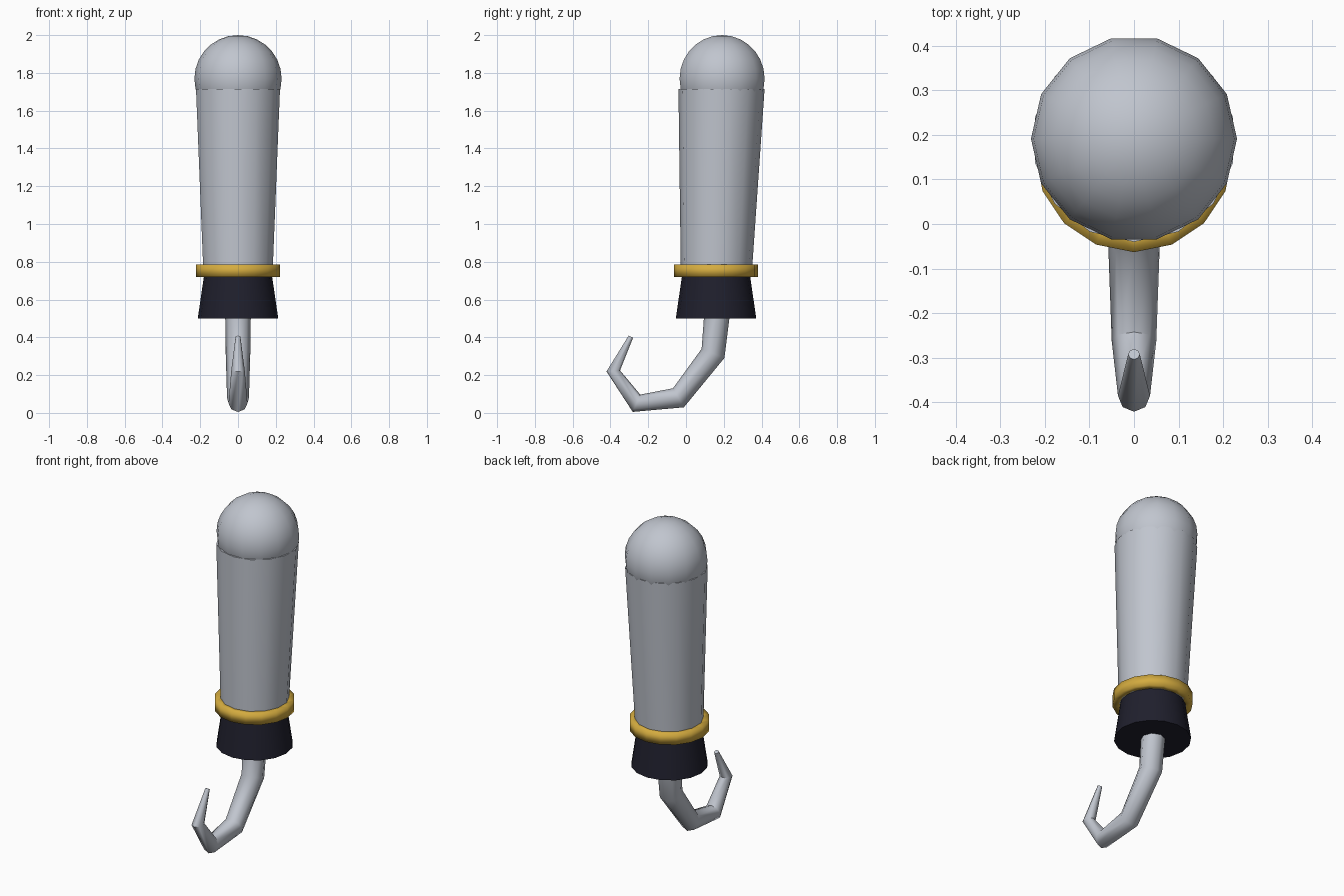
import bpy, bmesh, math
from mathutils import Vector

cube = bpy.data.objects.get("Cube")
if cube:
    bpy.data.objects.remove(cube, do_unlink=True)


def material(name, rgb):
    m = bpy.data.materials.new(name)
    m.use_nodes = True
    m.diffuse_color = (*rgb, 1)
    m.node_tree.nodes["Principled BSDF"].inputs["Base Color"].default_value = (*rgb, 1)
    return m


silver = material("silver grey", (0.53, 0.56, 0.62))
gold = material("gold", (0.66, 0.41, 0.05))
black = material("blue black", (0.014, 0.014, 0.026))


def finish(name, bm, mat, angle):
    """Turn a bmesh into a smooth-shaded object with one material."""
    bmesh.ops.recalc_face_normals(bm, faces=bm.faces)
    mesh = bpy.data.meshes.new(name)
    bm.to_mesh(mesh)
    bm.free()
    mesh.materials.append(mat)
    ob = bpy.data.objects.new(name, mesh)
    bpy.context.collection.objects.link(ob)
    bpy.ops.object.select_all(action='DESELECT')
    ob.select_set(True)
    bpy.context.view_layer.objects.active = ob
    bpy.ops.object.shade_smooth_by_angle(angle=math.radians(angle))
    return ob


def loft(name, sections, sides, mat, angle=50, closed=False):
    """Skin circles given as (y, z, radius, tilt); tilt turns them about x."""
    bm = bmesh.new()
    rings = []
    for y, z, r, tilt in sections:
        side = Vector((0, math.cos(tilt), math.sin(tilt)))
        ring = []
        for i in range(sides):
            a = math.tau * i / sides
            co = Vector((0, y, z)) + r * (math.sin(a) * Vector((1, 0, 0)) + math.cos(a) * side)
            ring.append(bm.verts.new(co))
        rings.append(ring)
    following = rings[1:] + ([rings[0]] if closed else [])
    for low, high in zip(rings, following):
        for i in range(sides):
            j = (i + 1) % sides
            bm.faces.new((low[i], low[j], high[j], high[i]))
    if not closed:
        bm.faces.new(rings[0])
        bm.faces.new(rings[-1])
    return finish(name, bm, mat, angle)


# Upper arm: tapered and leaning slightly back towards the top
loft("arm", [(0.16, 0.72, 0.187, 0), (0.188, 1.715, 0.228, 0)], 14, silver)

# Rounded shoulder end
bm = bmesh.new()
bmesh.ops.create_uvsphere(bm, u_segments=14, v_segments=14, radius=0.231)
for v in bm.verts:
    v.co = Vector((v.co.y, v.co.x + 0.191, v.co.z + 1.769))
finish("shoulder_ball", bm, silver, 50)

# Gold band, a square-section ring
loft("gold_band", [(0.159, 0.72, 0.17, 0), (0.159, 0.72, 0.222, 0),
                   (0.159, 0.786, 0.222, 0), (0.159, 0.786, 0.17, 0)],
     16, gold, angle=180, closed=True)

# Flared dark cuff
loft("cuff", [(0.159, 0.5, 0.213, 0), (0.159, 0.74, 0.178, 0)], 16, black)

# Hook: tapering tube along a bent path, mitred at each bend
path = [(0.165, 0.53, 0.068), (0.143, 0.315, 0.065), (-0.04, 0.08, 0.058),
        (-0.262, 0.051, 0.05), (-0.385, 0.222, 0.036), (-0.292, 0.403, 0.013)]
points = [Vector((y, z)) for y, z, r in path]
sections = []
for i, (y, z, r) in enumerate(path):
    before = (points[i] - points[i - 1]).normalized() if i else Vector((0, 0))
    after = (points[i + 1] - points[i]).normalized() if i < len(path) - 1 else Vector((0, 0))
    along = before + after
    sections.append((y, z, r, math.atan2(along.y, along.x) + math.pi / 2))
loft("hook", sections, 8, silver, angle=55)
